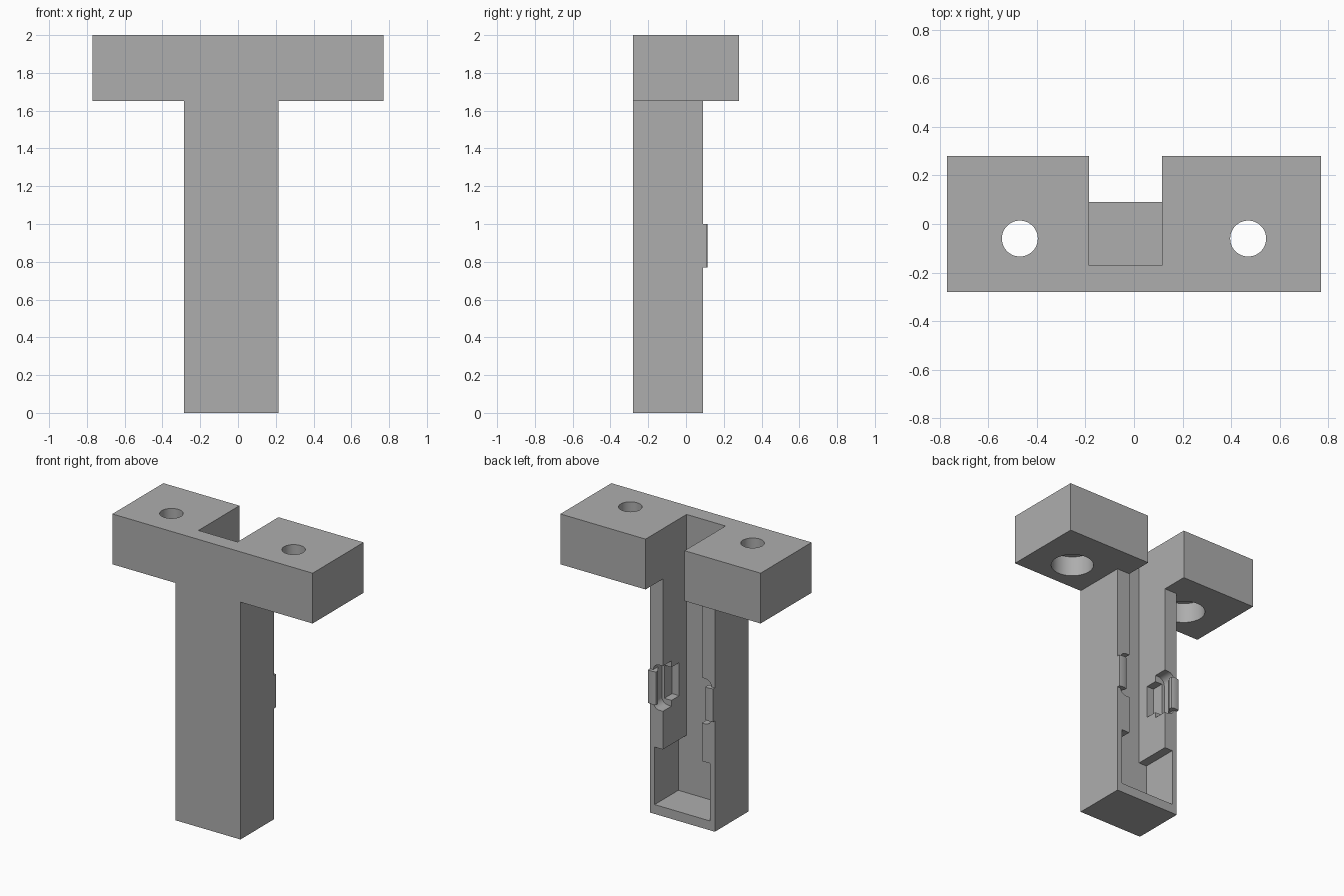
import bpy, bmesh, math
from mathutils import Vector

if "Cube" in bpy.data.objects:
    bpy.data.objects.remove(bpy.data.objects["Cube"], do_unlink=True)

grey = bpy.data.materials.new("plain_grey")
grey.use_nodes = True
GREY = (0.42, 0.42, 0.42, 1)
grey.diffuse_color = GREY
grey.node_tree.nodes["Principled BSDF"].inputs["Base Color"].default_value = GREY

MID = -0.035        # centre line of the column
FRONT, BACK = -0.28, 0.09


def finish(name, bm):
    bmesh.ops.recalc_face_normals(bm, faces=bm.faces)
    mesh = bpy.data.meshes.new(name)
    bm.to_mesh(mesh)
    bm.free()
    mesh.materials.append(grey)
    ob = bpy.data.objects.new(name, mesh)
    bpy.context.scene.collection.objects.link(ob)
    return ob


def box(name, x, y, z):
    bm = bmesh.new()
    bmesh.ops.create_cube(bm, size=1)
    lo, hi = Vector((x[0], y[0], z[0])), Vector((x[1], y[1], z[1]))
    for v in bm.verts:
        v.co = (lo + hi) / 2 + v.co * (hi - lo)
    return finish(name, bm)


def prism(name, points, offset):
    bm = bmesh.new()
    face = bm.faces.new([bm.verts.new(p) for p in points])
    new = bmesh.ops.extrude_face_region(bm, geom=[face])["geom"]
    bmesh.ops.translate(bm, vec=offset, verts=[g for g in new if isinstance(g, bmesh.types.BMVert)])
    return finish(name, bm)


def cylinder(name, x, y, z, radius):
    bm = bmesh.new()
    bmesh.ops.create_cone(bm, cap_ends=True, segments=48, radius1=radius, radius2=radius, depth=z[1] - z[0])
    bmesh.ops.translate(bm, vec=(x, y, sum(z) / 2), verts=bm.verts)
    return finish(name, bm)


def combine(target, tool, operation):
    mod = target.modifiers.new(tool.name, "BOOLEAN")
    mod.operation, mod.solver, mod.object = operation, "EXACT", tool
    bpy.context.view_layer.update()
    graph = bpy.context.evaluated_depsgraph_get()
    mesh = bpy.data.meshes.new_from_object(target.evaluated_get(graph))
    target.modifiers.clear()
    target.data = mesh
    bpy.data.objects.remove(tool, do_unlink=True)


# T-shaped body: column and crossbar
body = box("bracket_body", (MID - 0.25, MID + 0.25), (FRONT, BACK), (0, 1.8))
combine(body, box("crossbar", (-0.77, 0.77), (FRONT, 0.28), (1.65, 2)), "UNION")

# Long channel open to the back and top, and the wider pocket at the foot
combine(body, box("channel", (MID - 0.15, MID + 0.15), (-0.17, 0.5), (0.065, 2.2)), "DIFFERENCE")
combine(body, box("foot_pocket", (MID - 0.213, MID + 0.213), (-0.17, 0.3), (0.065, 0.465)), "DIFFERENCE")

# Screw holes with counterbores underneath
for side in (-1, 1):
    combine(body, cylinder("screw_hole", side * 0.47, -0.06, (1.5, 2.2), 0.074), "DIFFERENCE")
    combine(body, cylinder("counterbore", side * 0.47, -0.06, (1.5, 1.79), 0.137), "DIFFERENCE")

# Catch recesses and rounded notches on both channel walls, with small barbs
for side in (-1, 1):
    near, far = MID + side * 0.1, MID + side * 0.205
    combine(body, box("catch_recess", sorted((near, far)), (-0.09, 0.03), (0.77, 1.0)), "DIFFERENCE")

    outline = [(near, -0.005, 0.73), (near, -0.005, 1.045)]
    for sign in (1, -1):
        arc = [math.radians(a) for a in range(0, 91, 15)]
        if sign == 1:
            arc.reverse()
        for a in arc:
            outline.append((MID + side * (0.175 + 0.05 * math.cos(a)), -0.005,
                            0.8875 + sign * (0.1075 + 0.05 * math.sin(a))))
    combine(body, prism("round_notch", outline, (0, 0.3, 0)), "DIFFERENCE")

    barb = [(0.25, 0.04), (0.222, 0.04), (0.19, 0.085), (0.19, 0.108), (0.215, 0.115), (0.25, 0.11)]
    points = [(MID + side * dx, y, 0.77) for dx, y in barb]
    combine(body, prism("catch_barb", points, (0, 0, 0.23)), "UNION")

# Smooth holes, crisp edges
bpy.ops.object.select_all(action="DESELECT")
body.select_set(True)
bpy.context.view_layer.objects.active = body
bpy.ops.object.shade_smooth_by_angle(angle=math.radians(25))
